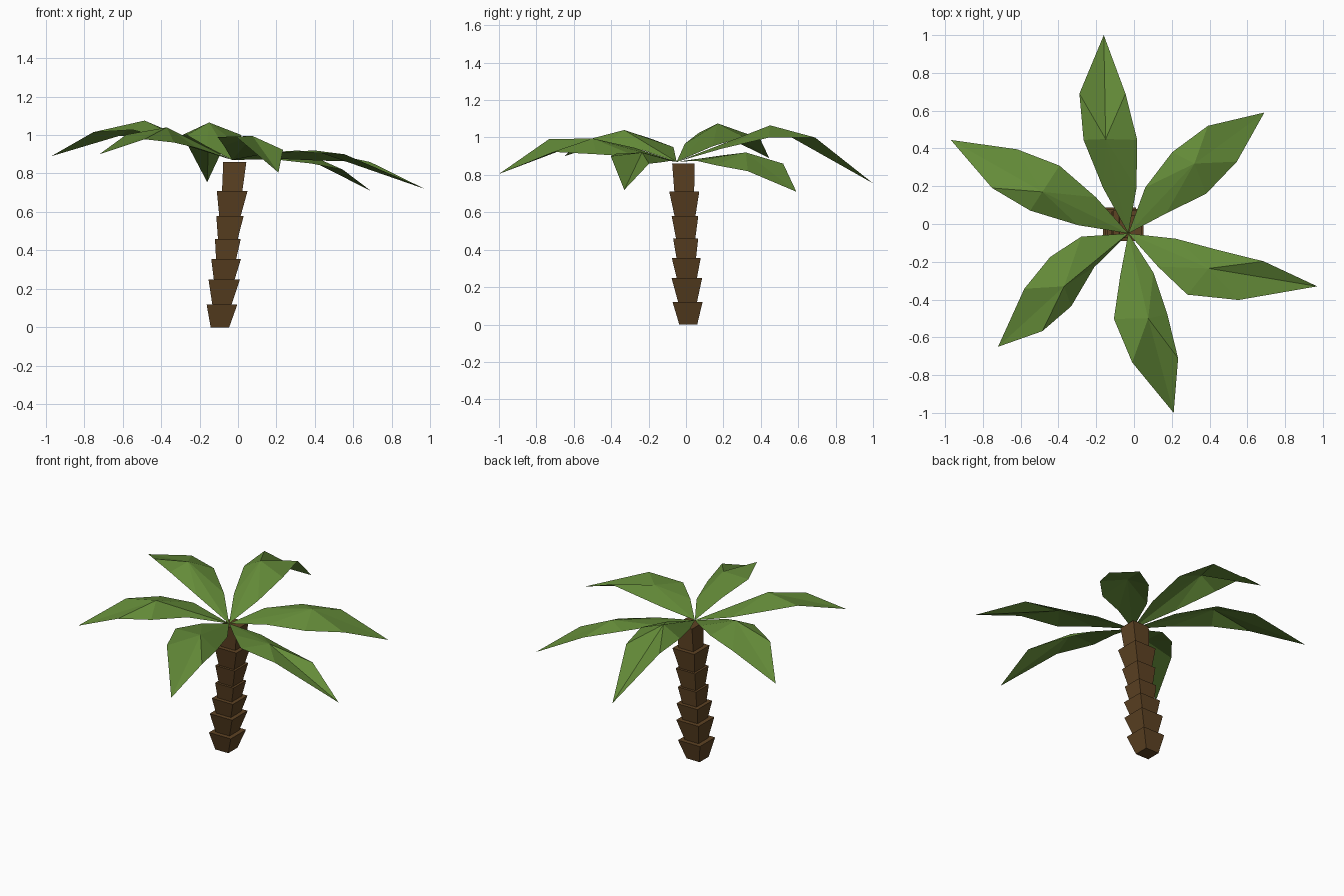
import bpy, bmesh, math
from mathutils import Vector


def material(name, rgb):
    m = bpy.data.materials.new(name)
    m.diffuse_color = (*rgb, 1)
    return m


def add_object(name, bm, mat):
    me = bpy.data.meshes.new(name)
    bm.to_mesh(me)
    bm.free()
    me.materials.append(mat)
    ob = bpy.data.objects.new(name, me)
    bpy.context.collection.objects.link(ob)
    return ob


bark = material("bark_brown", (0.112, 0.056, 0.017))
leaf = material("leaf_green", (0.130, 0.265, 0.041))

# Trunk: stacked square pieces flaring upward along a leaning line
segments = [  # bottom z, top z, bottom half width, top half width
    (0.00, 0.12, 0.048, 0.080),
    (0.11, 0.25, 0.048, 0.082),
    (0.24, 0.355, 0.052, 0.077),
    (0.34, 0.46, 0.050, 0.067),
    (0.45, 0.58, 0.050, 0.071),
    (0.57, 0.71, 0.054, 0.080),
    (0.69, 0.86, 0.052, 0.060),
]
bm = bmesh.new()
for z0, z1, w0, w1 in segments:
    rings = []
    for z, w in ((z0, w0), (z1, w1)):
        cx, cy = -0.094 + 0.09 * z, 0.012 - 0.03 * z
        rings.append([bm.verts.new((cx + sx * w, cy + sy * w, z))
                      for sx, sy in ((-1, -1), (1, -1), (1, 1), (-1, 1))])
    low, top = rings
    bm.faces.new(low[::-1])
    bm.faces.new(top)
    for i in range(4):
        j = (i + 1) % 4
        bm.faces.new((low[i], low[j], top[j], top[i]))
add_object("trunk", bm, bark)

# Fronds: folded leaves, each with three cross rows, one raised ridge point and a tip
BASE = (-0.03, -0.05, 0.87)
HALF_WIDTHS = (0.088, 0.142, 0.122)
fronds = [  # axis angle, roll, row centres 1-3, ridge point, tip
    (90, 0.0, (-0.075, 0.19, 0.94), (-0.125, 0.445, 1.0), (-0.167, 0.69, 1.0),
     (-0.15, 0.45, 1.065), (-0.16, 1.0, 0.755)),
    (39, 0.02, (0.115, 0.125, 0.89), (0.292, 0.27, 0.875), (0.468, 0.425, 0.84),
     (0.32, 0.32, 0.92), (0.69, 0.59, 0.71)),
    (327, -0.02, (0.175, -0.152, 0.89), (0.36, -0.255, 0.89), (0.62, -0.3, 0.88),
     (0.395, -0.235, 0.92), (0.97, -0.33, 0.72)),
    (275, -0.034, (0.015, -0.265, 0.92), (0.035, -0.49, 0.95), (0.112, -0.722, 0.957),
     (0.075, -0.5, 0.995), (0.21, -1.0, 0.805)),
    (203, -0.012, (-0.245, -0.148, 0.94), (-0.388, -0.305, 0.975), (-0.533, -0.455, 0.99),
     (-0.37, -0.33, 1.04), (-0.72, -0.65, 0.90)),
    (147, 0.01, (-0.25, 0.068, 0.96), (-0.472, 0.19, 1.015), (-0.685, 0.293, 1.005),
     (-0.485, 0.17, 1.075), (-0.97, 0.445, 0.89)),
]
for n, (angle, roll, *rows, ridge, tip) in enumerate(fronds, 1):
    a = math.radians(angle)
    side = Vector((-math.sin(a), math.cos(a), 0))
    bm = bmesh.new()
    b, m, t = (bm.verts.new(p) for p in (BASE, ridge, tip))
    edge = {}
    for s in (1, -1):
        edge[s] = [bm.verts.new(Vector(c) + s * (side * w + Vector((0, 0, roll * w / 0.122))))
                   for c, w in zip(rows, HALF_WIDTHS)]
    for s in (1, -1):
        e1, e2, e3 = edge[s]
        for f in ((b, m, e1), (e1, m, e2), (e2, m, e3), (e3, m, t)):
            bm.faces.new(f if s > 0 else f[::-1])
    # keep the upper side as the front of every face
    bm.normal_update()
    bmesh.ops.reverse_faces(bm, faces=[f for f in bm.faces if f.normal.z < 0])
    add_object(f"frond_{n}", bm, leaf)
